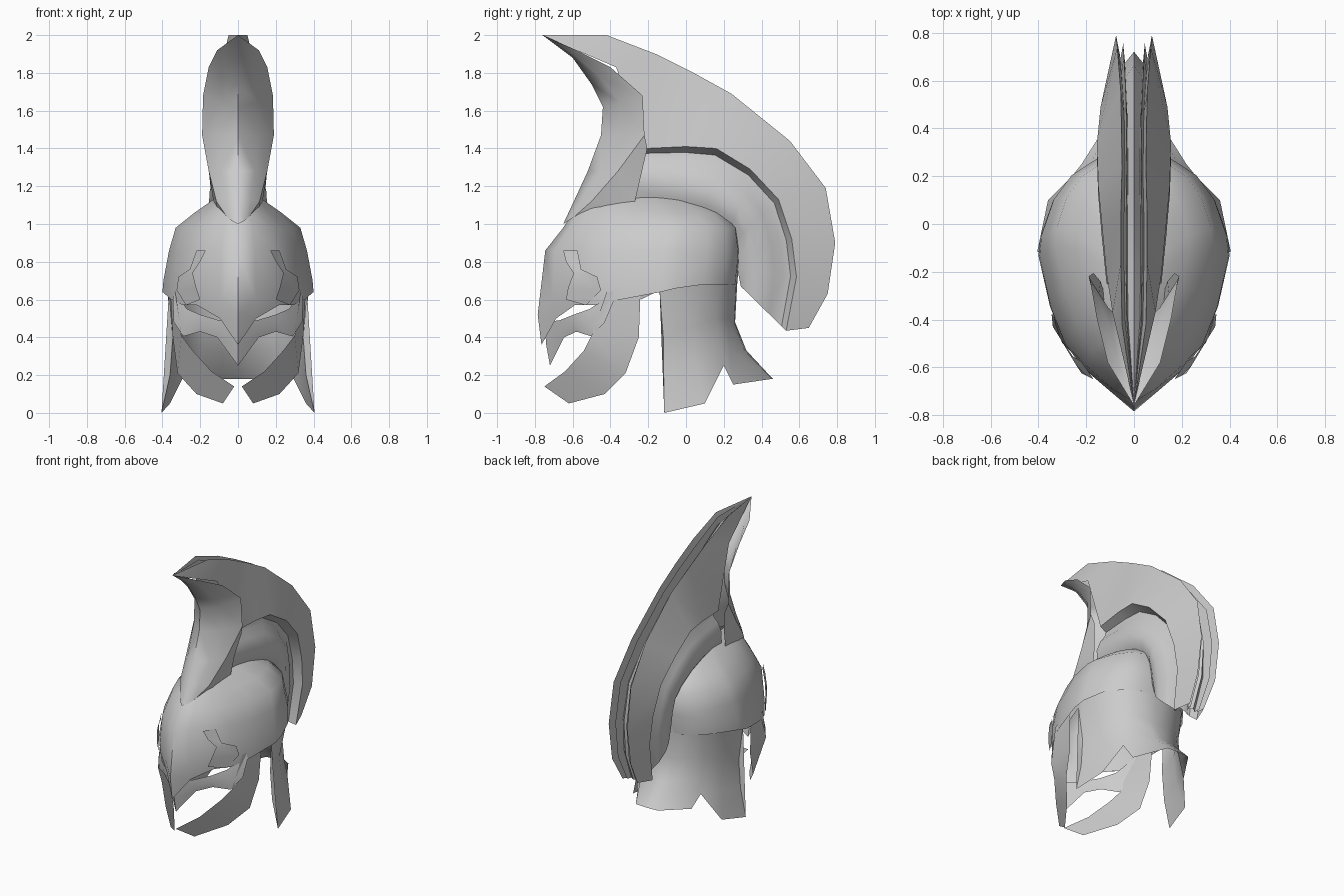
import bpy, bmesh
from mathutils import Vector

metal = bpy.data.materials.new("grey_metal")
metal.diffuse_color = (0.6, 0.6, 0.6, 1)


def sheet(name, rows, angle=0.7):
    """Skin a grid of points on the +x side, mirror it across x and shade it."""
    bm = bmesh.new()
    grid = [[bm.verts.new(p) for p in row] for row in rows]
    for a, b in zip(grid, grid[1:]):
        for i in range(len(a) - 1):
            bm.faces.new((a[i], a[i + 1], b[i + 1], b[i]))
    bmesh.ops.mirror(bm, geom=bm.verts[:] + bm.edges[:] + bm.faces[:],
                     axis='X', merge_dist=-1)
    bmesh.ops.remove_doubles(bm, verts=bm.verts[:], dist=0.0005)
    bmesh.ops.recalc_face_normals(bm, faces=bm.faces[:])
    mesh = bpy.data.meshes.new(name)
    bm.to_mesh(mesh)
    bm.free()
    mesh.materials.append(metal)
    obj = bpy.data.objects.new(name, mesh)
    bpy.context.collection.objects.link(obj)
    bpy.ops.object.select_all(action='DESELECT')
    obj.select_set(True)
    bpy.context.view_layer.objects.active = obj
    bpy.ops.object.shade_smooth_by_angle(angle=angle)
    return obj


# Skull and brow: one half outline scaled per height, blunt above, pointed at the nose
outline = [(0, 0), (.24, .075), (.54, .17), (.73, .264), (.88, .406), (1, .61),
           (.98, .69), (.85, .83), (.66, .925), (.39, .99), (0, 1)]
rim_z = [.36, .5, .57, .57, .6, .64, .66, .68, .68, .68, .68]
mid_z = [.52, .6, .65, .66, .68, .7, .73, .78, .8, .82, .82]
rings = [(1.17, -.45, -.05, .03, 0), (1.13, -.53, .06, .13, 0), (1.06, -.6, .2, .23, .1),
         (.98, -.65, .27, .33, .2), (.86, -.745, .285, .365, .5)]


def ring(zs, front, back, w, point=1):
    pts = []
    for i, ((u, v), z) in enumerate(zip(outline, zs)):
        if i in (1, 2):
            v -= (1 - point) * .05
        pts.append((u * w, front + v * (back - front), z))
    return pts


skull = [ring([z] * 11, f, b, w, p) for z, f, b, w, p in rings]
skull.append(ring(mid_z, -.785, .285, .395))
skull.append(ring(rim_z, -.765, .27, .4))
sheet("skull", skull, 1.1)

# Nose and cheek band below the eye slits
sheet("face_band", [
    [(0, -.75, .48), (.1, -.67, .49), (.2, -.595, .52), (.27, -.51, .55), (.335, -.38, .64)],
    [(0, -.74, .36), (.1, -.665, .44), (.2, -.595, .47), (.29, -.51, .47), (.345, -.38, .6)],
    [(0, -.72, .25), (.11, -.645, .4), (.2, -.58, .43), (.29, -.5, .405), (.34, -.43, .48)]])

# Raised panels beside the brow
sheet("eye_panel", [
    [(.17, -.65, .86), (.22, -.575, .86)],
    [(.2, -.635, .8), (.255, -.555, .76)],
    [(.24, -.595, .74), (.315, -.47, .72)],
    [(.22, -.625, .66), (.325, -.45, .65)],
    [(.2, -.635, .6), (.275, -.53, .57)]])

# Curved cheek guards sweeping forward under the face
cheek_front = [(.33, -.42, .64), (.3, -.5, .41), (.24, -.54, .33), (.14, -.64, .22), (.02, -.75, .14)]
cheek_back = [(.36, -.24, .66), (.345, -.25, .4), (.32, -.32, .21), (.22, -.43, .1), (.08, -.62, .05)]
sheet("cheek_guard", [cheek_front, cheek_back])

# Flared neck guard, split into side flaps and a rear flap
sheet("neck_guard", [
    [(.37, -.24, .69), (.36, -.24, .6), (.36, -.24, .6), (.36, -.24, .6)],
    [(.385, -.15, .7), (.365, -.14, .65), (.365, -.14, .65), (.365, -.14, .65)],
    [(.385, -.08, .72), (.345, -.12, .4), (.36, -.118, .2), (.405, -.115, 0)],
    [(.335, .1, .73), (.315, .03, .45), (.325, .05, .25), (.36, .1, .05)],
    [(.26, .19, .75), (.25, .16, .5), (.25, .18, .35), (.26, .2, .25)],
    [(.19, .245, .75), (.18, .22, .5), (.19, .23, .34), (.22, .25, .15)],
    [(.08, .27, .75), (.08, .255, .48), (.08, .31, .33), (.09, .455, .18)],
    [(0, .275, .75), (0, .26, .48), (0, .32, .33), (0, .46, .18)]], 0.9)

# Spoon-shaped front of the crest, with side panels running back to the wall
mid = [(0, -.76, 2), (0, -.6, 1.88), (0, -.5, 1.74), (0, -.44, 1.62),
       (0, -.45, 1.47), (0, -.52, 1.28), (0, -.58, 1.15), (0, -.65, 1.0)]
lip = [(0, -.76, 2), (.11, -.58, 1.92), (.155, -.4, 1.83), (.185, -.23, 1.68),
       (.19, -.22, 1.47), (.155, -.36, 1.28), (.115, -.5, 1.12), (.06, -.59, 1.04)]
spoon = []
for m, e in zip(mid, lip):
    m, e = Vector(m), Vector(e)
    half = m.lerp(e, .42)
    half.x = e.x * .58
    spoon.append([m, half, e])
sheet("crest_front", spoon, 1.1)
sheet("crest_side_panel", [
    lip[4:], [(.17, -.205, 1.4), (.14, -.24, 1.25), (.13, -.27, 1.12), (.11, -.42, 1.07)]], 1.1)

# Crest stations: outer ridge, fin lower edge and wall foot, as (x, y, z)
stations = [
    ((0, -.76, 2.0), (0, -.755, 1.995), None),
    ((.05, -.42, 2.0), (.09, -.37, 1.83), None),
    ((.055, -.16, 1.9), (.115, -.21, 1.4), (.1, -.27, 1.14)),
    ((.055, .04, 1.80), (.135, 0, 1.41), (.1, -.08, 1.1)),
    ((.05, .24, 1.69), (.15, .16, 1.4), (.1, .1, 1.05)),
    ((.055, .55, 1.44), (.155, .34, 1.29), (.1, .24, .98)),
    ((.07, .74, 1.19), (.14, .49, 1.13), (.09, .27, .92)),
    ((.075, .79, .9), (.125, .56, .92), (.08, .27, .85)),
    ((.075, .75, .63), (.115, .585, .72), (.07, .27, .77)),
    ((.06, .65, .45), (.1, .53, .435), (.06, .29, .67))]

fins, walls = [], []
for o, m, foot in stations:
    o, m = Vector(o), Vector(m)
    down = m - o
    down.x = 0
    down = down.normalized() * min(down.length, .26)

    def groove(fx, depth):
        p = o + down * depth
        p.x = o.x * fx
        return p
    # pleated top between the two outer fins
    fins.append([m, o, groove(.75, .42), groove(.6, .15), groove(.5, .5), groove(0, .3)])
    # wall under the fin: recess below the edge, then a rounded bulge
    if foot:
        f = Vector(foot)
        row = [m]
        for t, k in ((.9, .55), (.78, .6), (.62, .85), (.35, 1), (.15, .9)):
            p = f.lerp(m, t)
            p.x = m.x * k
            row.append(p)
        walls.append(row + [f])
sheet("crest_fins", fins, 0.6)
sheet("crest_wall", walls, 1.1)
